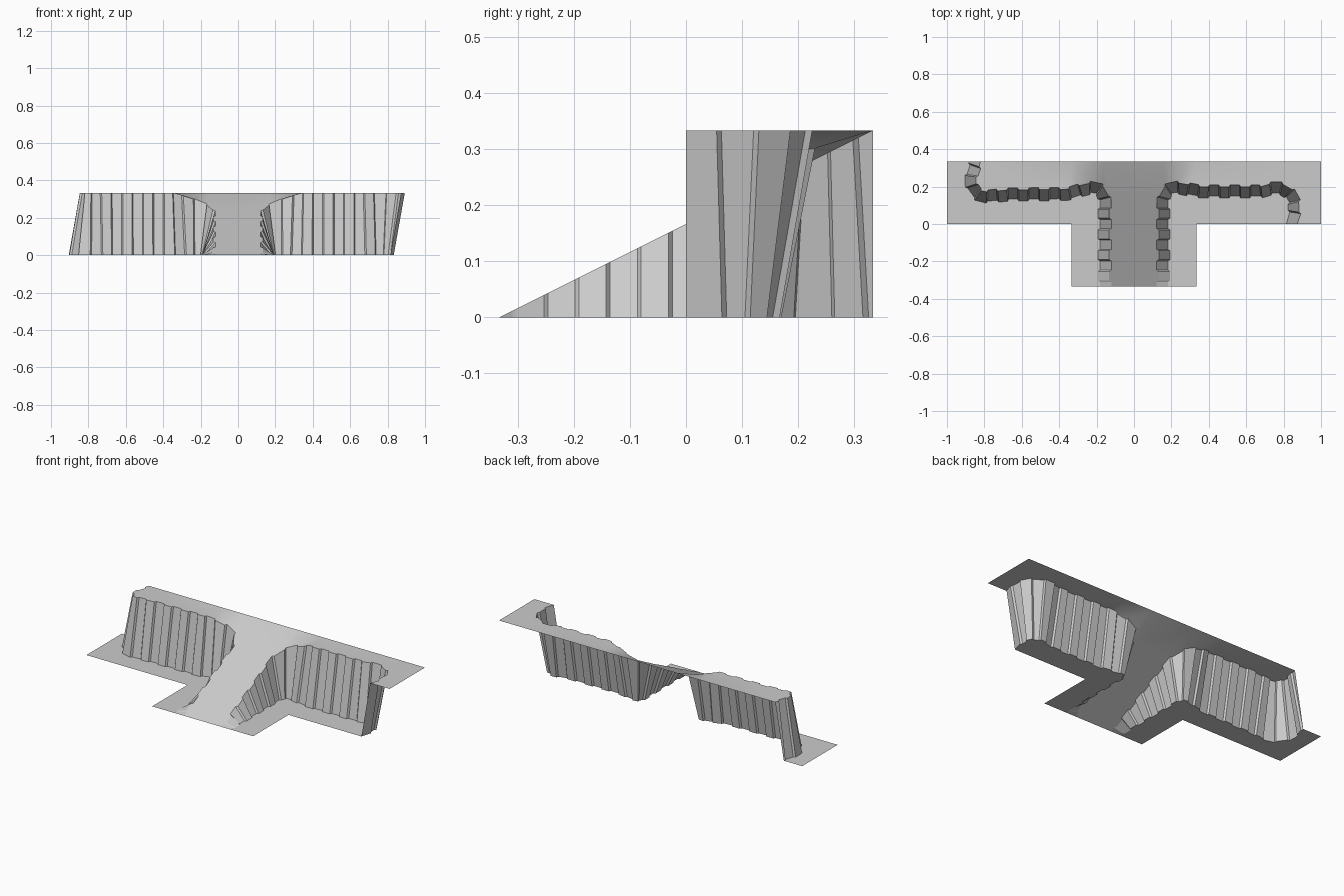
import bpy, bmesh
from mathutils import Vector
from mathutils.geometry import delaunay_2d_cdt

if "Cube" in bpy.data.objects:
    bpy.data.objects.remove(bpy.data.objects["Cube"])

T = 1 / 3            # plateau height, also half depth
STEP = T / 6         # width of one rock facet
LEAN = 0.03          # half of the horizontal lean of the cliff
JOG = 0.0055         # facets step in and out by this much


def height(x, y):
    """Top surface: ramp in the middle blending into the flat plateau."""
    ramp = (y + T) / 2
    t = min(1, max(0, (abs(x) - 0.17) / (T - 0.17)))
    return min(T, ramp + (T - ramp) * t)


def make_object(name, bm):
    mesh = bpy.data.meshes.new(name)
    bm.to_mesh(mesh)
    bm.free()
    obj = bpy.data.objects.new(name, mesh)
    bpy.context.collection.objects.link(obj)
    return obj


def resample(path):
    """Points along a polyline: half a facet, then whole facets."""
    pts = [Vector(p) for p in path]
    lengths = [(b - a).length for a, b in zip(pts, pts[1:])]
    total = sum(lengths)
    stops, s = [0], STEP / 2
    while s < total - STEP * 0.4:
        stops.append(s)
        s += STEP
    stops.append(total)
    out = []
    for s in stops:
        for i, l in enumerate(lengths):
            if s <= l or i == len(lengths) - 1:
                out.append(pts[i].lerp(pts[i + 1], min(1, s / l)))
                break
            s -= l
    return out


def cliff_edges(path, side):
    """Bottom and top outlines of a faceted cliff; side points to low ground."""
    p = resample(path)
    n = len(p)
    normals = []
    for i in range(n):
        d = (p[min(i + 1, n - 1)] - p[max(i - 1, 0)]).normalized()
        normals.append(Vector((-d.y, d.x)) * side)
    bottom, top = [], []
    for i in range(n - 1):
        jog = JOG if i % 2 else -JOG
        d = (p[i + 1] - p[i]).normalized() * 0.0035
        for k, g in ((i, d), (i + 1, -d)):
            end = k in (0, n - 1)
            c = p[k] if end else p[k] + g
            for edge, off in ((bottom, LEAN), (top, -LEAN)):
                q = c + normals[k] * (off + jog)
                if end:
                    q.y = p[k].y
                edge.append(q)
    return bottom, top


def wall(name, bottom, top, side):
    bm = bmesh.new()
    lo = [bm.verts.new((q.x, q.y, 0)) for q in bottom]
    hi = [bm.verts.new((q.x, q.y, height(q.x, q.y))) for q in top]
    for i in range(len(lo) - 1):
        f = [lo[i], lo[i + 1], hi[i + 1], hi[i]]
        bm.faces.new(f if side < 0 else f[::-1])
    return make_object(name, bm)


def surface(name, outline, h):
    pts = [Vector((q[0], q[1])) for q in outline]
    n = len(pts)
    verts, _, faces, *_ = delaunay_2d_cdt(
        pts, [(i, (i + 1) % n) for i in range(n)], [], 1, 1e-5)
    # keep only triangles whose centre lies inside the outline

    def inside(c):
        hit = False
        for a, b in zip(pts, pts[1:] + pts[:1]):
            if (a.y > c.y) != (b.y > c.y):
                if c.x < a.x + (c.y - a.y) * (b.x - a.x) / (b.y - a.y):
                    hit = not hit
        return hit
    bm = bmesh.new()
    vs = [bm.verts.new((v.x, v.y, h(v.x, v.y))) for v in verts]
    for f in faces:
        c = sum((verts[i] for i in f), Vector((0, 0))) / len(f)
        if inside(c):
            bm.faces.new([vs[i] for i in f])
    bm.normal_update()
    for f in bm.faces:
        if f.normal.z < 0:
            f.normal_flip()
    return make_object(name, bm)


# Cliff centre lines, both starting at the foot of the ramp
left_path = [(-0.157, -T), (-0.157, 0.14), (-0.172, 0.18), (-0.215, 0.198),
             (-0.29, 0.18), (-0.35, 0.16), (-0.7, 0.157), (-0.77, 0.145),
             (-0.83, 0.15), (-0.868, 0.2), (-0.87, 0.26), (-0.845, T)]
right_path = [(0.157, -T), (0.157, 0.14), (0.172, 0.18), (0.22, 0.198),
              (0.29, 0.185), (0.35, 0.174), (0.68, 0.174), (0.75, 0.195),
              (0.81, 0.188), (0.853, 0.14), (0.863, 0.08), (0.838, 0)]
lb, lt = cliff_edges(left_path, 1)
rb, rt = cliff_edges(right_path, -1)

# Cliff walls
wall("left_cliff", lb, lt, 1)
wall("right_cliff", rb, rt, -1)

# Low ground in front of each cliff
flat = lambda x, y: 0
surface("left_low_ground", lb + [(-1, T), (-1, 0), (-T, 0), (-T, -T)], flat)
surface("right_low_ground", rb + [(T, 0), (T, -T)], flat)

# Plateau with the ramp
upper = surface("plateau_and_ramp",
                lt[::-1] + rt + [(1, 0), (1, T), (T, T), (0.16, T),
                                 (-0.16, T), (-T, T)], height)
for f in upper.data.polygons:
    f.use_smooth = True
